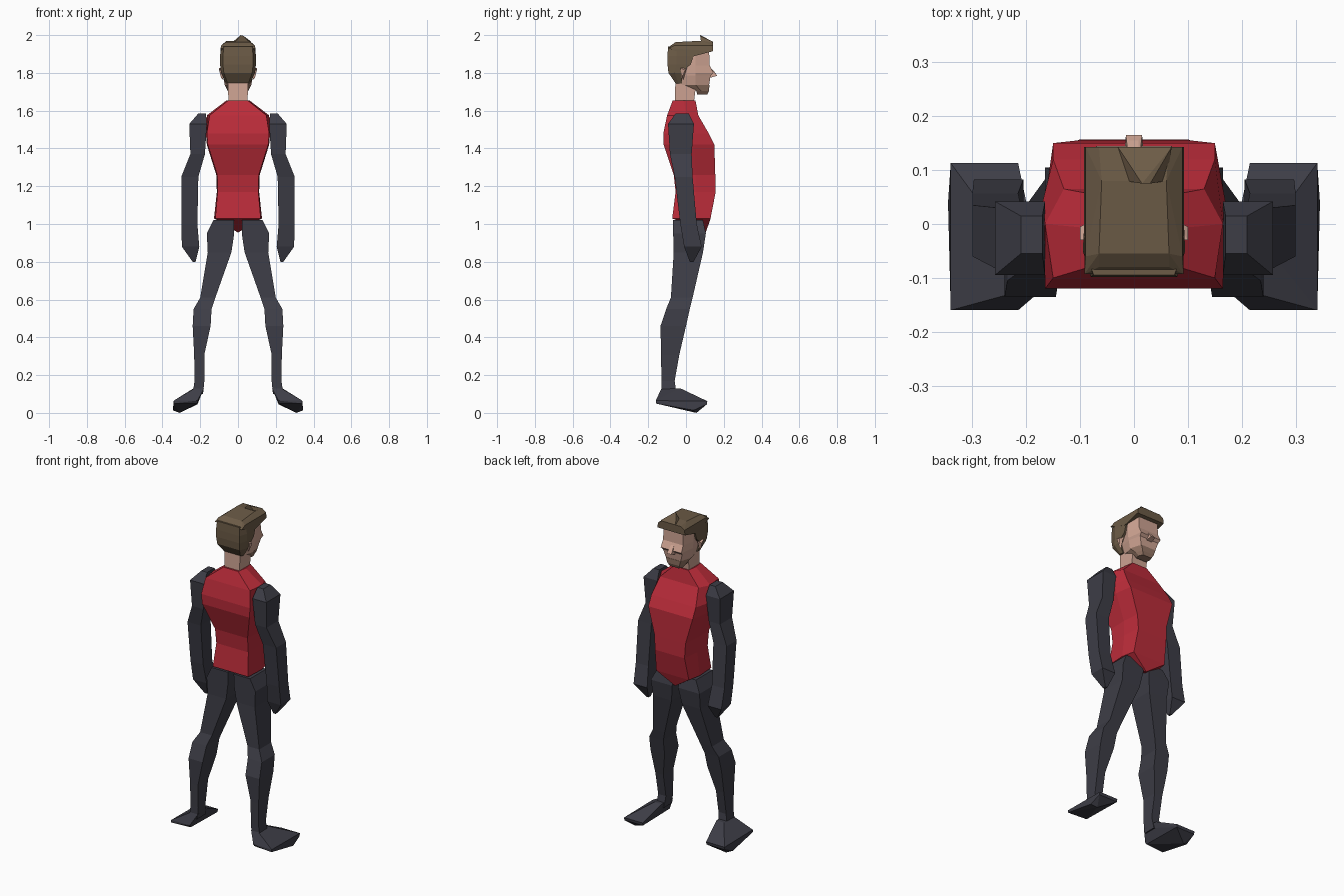
import bpy, bmesh

def material(name, color):
    m = bpy.data.materials.new(name)
    m.diffuse_color = (*color, 1)
    return m

RED = material("red cloth", (0.50, 0.025, 0.042))
DARK = material("dark cloth", (0.047, 0.047, 0.062))
HAIR = material("brown hair", (0.15, 0.105, 0.062))
SKIN = material("skin", (0.62, 0.37, 0.29))
STUBBLE = material("stubble", (0.30, 0.18, 0.13))

def finish(bm, name, mat):
    bmesh.ops.recalc_face_normals(bm, faces=bm.faces)
    me = bpy.data.meshes.new(name)
    bm.to_mesh(me)
    bm.free()
    ob = bpy.data.objects.new(name, me)
    bpy.context.collection.objects.link(ob)
    me.materials.append(mat)
    return ob

def loft(name, rings, mat, tip=None):
    """Skin a list of equal-sized point rings; end in caps or a tip point."""
    bm = bmesh.new()
    vs = [[bm.verts.new(p) for p in r] for r in rings]
    n = len(vs[0])
    for a, b in zip(vs, vs[1:]):
        for i in range(n):
            bm.faces.new((a[i], a[(i + 1) % n], b[(i + 1) % n], b[i]))
    bm.faces.new(vs[0])
    if tip:
        t = bm.verts.new(tip)
        for i in range(n):
            bm.faces.new((vs[-1][i], vs[-1][(i + 1) % n], t))
    else:
        bm.faces.new(vs[-1])
    return finish(bm, name, mat)

def hull(name, pts, mat):
    bm = bmesh.new()
    for p in pts:
        bm.verts.new(p)
    bmesh.ops.convex_hull(bm, input=bm.verts)
    return finish(bm, name, mat)

def sides(pts):
    return [(s * x, y, z) for x, y, z in pts for s in (1, -1)]

def mirror(ob):
    ob.modifiers.new("mirror", 'MIRROR')
    return ob

def box_ring(z, x0, x1, y0, y1):
    return [(x0, y0, z), (x1, y0, z), (x1, y1, z), (x0, y1, z)]

def hex_ring(z, wb, ws, wf, y0, ym, y1):
    return [(-wb, y0, z), (wb, y0, z), (ws, ym, z), (wf, y1, z), (-wf, y1, z), (-ws, ym, z)]

# Torso: six-sided sections running from collar to waist, pointed at the crotch
loft("torso", [hex_ring(*r) for r in (
    (1.655, .05, .06, .05, -.07, -.01, .05),
    (1.575, .15, .165, .13, -.10, .0, .065),
    (1.48, .165, .17, .15, -.12, .04, .12),
    (1.42, .16, .165, .15, -.118, .045, .15),
    (1.26, .11, .115, .105, -.065, .05, .155),
    (1.17, .108, .112, .10, -.055, .05, .157),
    (1.03, .12, .127, .11, -.073, .05, .13))], RED, tip=(0, .105, .955))

# Arms
mirror(loft("arm", [box_ring(*r) for r in (
    (1.585, .17, .21, -.055, .015),
    (1.53, .165, .258, -.095, .042),
    (1.37, .175, .252, -.085, .03),
    (1.25, .21, .30, -.06, .035),
    (1.00, .215, .30, -.03, .057),
    (.88, .205, .297, -.01, .083),
    (.80, .225, .24, .02, .04))], DARK))

# Legs
mirror(loft("leg", [box_ring(*r) for r in (
    (1.02, .02, .13, -.07, .09),
    (.95, .02, .165, -.068, .105),
    (.85, .035, .16, -.065, .09),
    (.61, .12, .20, -.08, .035),
    (.55, .14, .235, -.105, .02),
    (.46, .145, .24, -.135, .0),
    (.31, .178, .232, -.132, -.035),
    (.17, .178, .23, -.13, -.06),
    (.10, .185, .24, -.13, -.05))], DARK))

# Feet: wedge with a keeled sole
mirror(hull("foot", [
    (.18, -.13, .13), (.23, -.13, .13), (.235, -.03, .13), (.185, -.03, .13),
    (.215, -.16, .065), (.34, -.16, .065), (.34, .113, .062), (.215, .113, .062),
    (.215, -.15, .05), (.34, -.16, .05), (.345, .04, .014), (.31, .055, 0),
    (.215, .11, .045), (.34, .11, .045)], DARK))

# Neck
loft("neck", [box_ring(1.63, -.05, .05, -.06, .04),
              box_ring(1.79, -.055, .055, -.055, .06)], SKIN)

# Face: chin, jaw, cheek ledge and forehead
loft("face", [hex_ring(*r) for r in (
    (1.735, .05, .07, .05, -.03, .05, .122),
    (1.785, .06, .08, .065, -.05, .05, .13),
    (1.80, .06, .083, .07, -.05, .05, .145),
    (1.84, .06, .085, .068, -.05, .05, .125),
    (1.925, .06, .085, .065, -.05, .05, .122))], SKIN)
loft("chin", [hex_ring(1.685, .035, .04, .03, .06, .09, .113),
              hex_ring(1.705, .05, .055, .04, .055, .08, .122),
              hex_ring(1.737, .05, .071, .05, -.02, .05, .124)], STUBBLE)

# Nose and ears
hull("nose", sides([(.01, .12, 1.84), (.018, .13, 1.775), (.015, .165, 1.785),
                    (.008, .155, 1.80)]), SKIN)
mirror(hull("ear", [(.08, -.03, 1.83), (.08, .005, 1.825), (.10, -.03, 1.825),
                    (.10, -.005, 1.815), (.08, -.015, 1.765), (.09, -.02, 1.775)], SKIN))

# Hair: back and sides, sideburns, top slab, tuft
loft("hair_back", [hex_ring(*r) for r in (
    (1.745, .055, .065, .06, -.055, -.04, -.02),
    (1.80, .075, .09, .09, -.093, -.06, -.025),
    (1.845, .08, .095, .09, -.098, -.05, .025),
    (1.89, .08, .095, .09, -.098, -.05, .04),
    (1.94, .075, .09, .09, -.095, -.05, .06))], HAIR)
hull("hair_top", sides([(.092, -.093, 1.93), (.093, .03, 1.885), (.093, .143, 1.915),
                        (.09, .143, 1.945), (.09, -.06, 1.945), (.065, -.08, 1.945),
                        (.065, -.055, 1.963), (.06, .08, 1.97), (.065, .143, 1.962)]), HAIR)
hull("hair_tuft", [(.015, .075, 2.0), (.03, .075, 1.995), (-.03, .143, 1.962), (.07, .143, 1.965),
                   (-.015, .08, 1.962), (.06, .08, 1.962)], HAIR)
